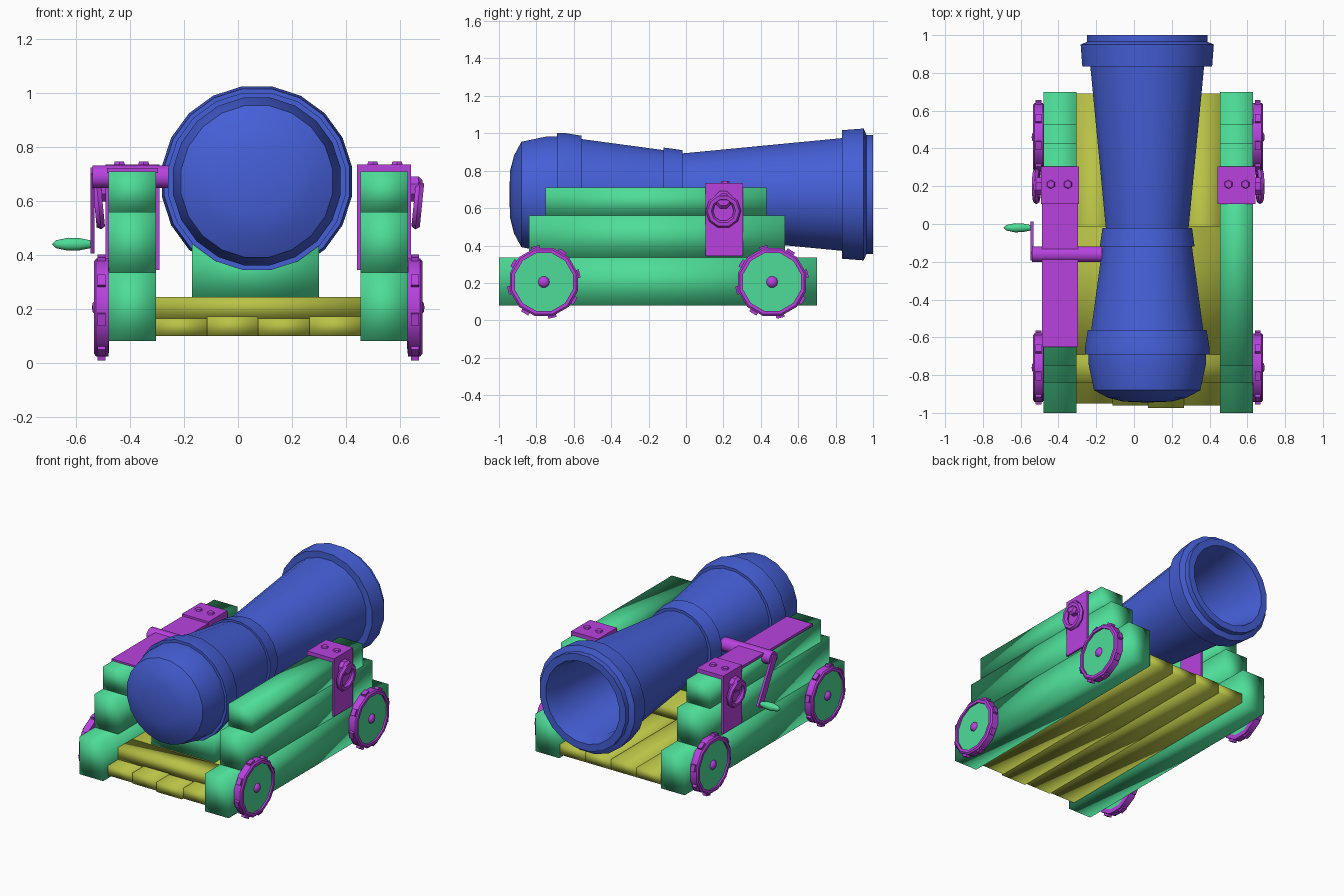
import bpy, bmesh, math
from mathutils import Vector, Matrix

old = bpy.data.objects.get("Cube")
if old:
    bpy.data.objects.remove(old, do_unlink=True)


def material(name, rgb):
    m = bpy.data.materials.new(name)
    m.use_nodes = True
    color = (*rgb, 1)
    m.diffuse_color = color
    m.node_tree.nodes["Principled BSDF"].inputs["Base Color"].default_value = color
    return m


BLUE = material("blue barrel", (0.06, 0.115, 0.68))
GREEN = material("green timber", (0.075, 0.72, 0.31))
PURPLE = material("purple metal", (0.48, 0.055, 0.74))
YELLOW = material("yellow planks", (0.48, 0.54, 0.06))
MID = 0.075  # centre plane of the carriage


def finish(name, bm, mat, smooth=None):
    """smooth: None = flat, 'all' = fully soft, number = angle limit in degrees."""
    bmesh.ops.recalc_face_normals(bm, faces=bm.faces)
    me = bpy.data.meshes.new(name)
    bm.to_mesh(me)
    bm.free()
    me.materials.append(mat)
    ob = bpy.data.objects.new(name, me)
    bpy.context.collection.objects.link(ob)
    if smooth == "all":
        me.shade_smooth()
    elif smooth:
        bpy.ops.object.select_all(action="DESELECT")
        ob.select_set(True)
        bpy.context.view_layer.objects.active = ob
        bpy.ops.object.shade_smooth_by_angle(angle=math.radians(smooth))
    return ob


def box(name, x, y, z, mat, smooth=None):
    """Box from the (low, high) range on each axis."""
    bm = bmesh.new()
    bmesh.ops.create_cube(bm, size=1)
    for v in bm.verts:
        v.co = [(lo + hi) / 2 + c * (hi - lo) for c, (lo, hi) in zip(v.co, (x, y, z))]
    return finish(name, bm, mat, smooth)


def lathe(name, profile, origin, axis, mat, segs=12, smooth=None, closed=False):
    """Turn (radius, distance) points around an axis through origin."""
    bm = bmesh.new()
    turn = Vector((0, 0, 1)).rotation_difference(Vector(axis)).to_matrix()
    rings = []
    for r, d in profile:
        ring = []
        for i in range(1 if r == 0 else segs):
            a = math.tau * (i + 0.5) / segs
            p = Vector((r * math.cos(a), r * math.sin(a), d))
            ring.append(bm.verts.new(Vector(origin) + turn @ p))
        rings.append(ring)
    pairs = list(zip(rings, rings[1:]))
    if closed:
        pairs.append((rings[-1], rings[0]))
    for a, b in pairs:
        for i in range(segs):
            j = (i + 1) % segs
            if len(a) == 1:
                bm.faces.new((a[0], b[j], b[i]))
            elif len(b) == 1:
                bm.faces.new((a[i], a[j], b[0]))
            else:
                bm.faces.new((a[i], a[j], b[j], b[i]))
    return finish(name, bm, mat, smooth)


# Barrel with rounded breech, raised bands, flared muzzle and hollow bore
lathe("barrel", [
    (0, -0.945), (0.13, -0.94), (0.21, -0.92), (0.285, -0.88), (0.315, -0.74),
    (0.315, -0.69), (0.333, -0.69), (0.333, -0.65), (0.318, -0.56), (0.3, -0.56),
    (0.24, -0.12), (0.254, -0.12), (0.24, -0.02), (0.222, -0.02),
    (0.305, 0.835), (0.348, 0.835), (0.357, 0.95), (0.322, 0.965), (0.322, 1.0),
    (0.275, 1.0), (0.25, 0.9), (0.19, 0.2), (0, 0.2),
], (0.07, 0, 0.673), (0, 1, 0), BLUE, segs=20, smooth=40)

# Floor planks running lengthwise, with uneven ends
start, width = -0.305, 0.19
for i, end in enumerate((-0.95, -0.96, -0.975, -0.96)):
    x = start + i * width
    box(f"floor_plank_{i + 1}", (x, x + width), (end, 0.69),
        (0.1, 0.165 + 0.006 * (i % 2)), YELLOW, "all")

# Cross boards and the block that carries the breech
box("rear_cross_board", (-0.305, 0.455), (-0.84, -0.69), (0.165, 0.245), YELLOW, "all")
box("middle_cross_board", (-0.305, 0.455), (-0.69, -0.01), (0.165, 0.243), YELLOW, "all")
box("breech_block", (-0.17, 0.3), (-0.68, -0.25), (0.24, 0.44), GREEN, "all")

for side, s in (("left", 1), ("right", -1)):

    def span(a, b):
        """Range of x between two distances outward from the centre plane."""
        return tuple(sorted((MID + s * a, MID + s * b)))

    # Stepped cheek made of three stacked beams
    for part, y, z in (("lower", (-1.0, 0.7), (0.08, 0.335)),
                       ("middle", (-0.84, 0.53), (0.335, 0.56)),
                       ("upper", (-0.75, 0.43), (0.56, 0.71))):
        box(f"{side}_{part}_beam", span(0.38, 0.555), y, z, GREEN, "all")

    # Metal strap folded over the cheek
    strap_y = (0.105, 0.305)
    box(f"{side}_strap_top", span(0.367, 0.567), strap_y, (0.71, 0.735), PURPLE)
    box(f"{side}_strap_outer", span(0.555, 0.567), strap_y, (0.345, 0.71), PURPLE)
    box(f"{side}_strap_inner", span(0.367, 0.38), strap_y, (0.345, 0.71), PURPLE)
    for n, d in enumerate((0.425, 0.515)):
        lathe(f"{side}_strap_bolt_{n + 1}", [(0, 0), (0.024, 0), (0.02, 0.012), (0, 0.012)],
              (MID + s * d, 0.21, 0.734), (0, 0, 1), PURPLE, segs=6)

    # Boss and hanging ring on the strap
    lathe(f"{side}_ring_boss", [(0, 0), (0.05, 0), (0.05, 0.03), (0.035, 0.045), (0, 0.045)],
          (MID + s * 0.565, 0.2, 0.645), (s, 0, 0), PURPLE, segs=8)
    tube = [(0.075 + 0.02 * math.cos(a), 0.018 * math.sin(a))
            for a in (math.tau * k / 6 for k in range(6))]
    lathe(f"{side}_ring", tube, (MID + s * 0.592, 0.2, 0.585), (s, 0, -0.1),
          PURPLE, segs=10, smooth=50, closed=True)

    # Wheels: green disc, metal rim, hub and rim studs
    for end, y in (("rear", -0.76), ("front", 0.46)):
        c = Vector((MID + s * 0.581, y, 0.205))
        name = f"{side}_{end}_wheel"
        lathe(name + "_disc", [(0, -0.025), (0.17, -0.025), (0.17, 0.016), (0, 0.016)],
              c, (s, 0, 0), GREEN)
        lathe(name + "_rim", [(0.16, -0.028), (0.188, -0.025), (0.188, 0.02), (0.178, 0.028),
                              (0.16, 0.028)], c, (s, 0, 0), PURPLE, smooth=35, closed=True)
        lathe(name + "_hub", [(0.032, 0.01), (0.03, 0.022), (0.018, 0.033), (0, 0.036)],
              c, (s, 0, 0), PURPLE, segs=10, smooth=50)
        bm = bmesh.new()
        for k in range(8):
            m = (Matrix.Translation(c) @ Matrix.Rotation(math.tau * (k + 0.3) / 8, 4, "X")
                 @ Matrix.Translation((0, 0, 0.187)) @ Matrix.Diagonal((0.03, 0.045, 0.02, 1)))
            bmesh.ops.create_cube(bm, size=1, matrix=m)
        finish(name + "_studs", bm, PURPLE)

# Metal cover on the right cheek
box("right_cover_plate", (-0.487, -0.297), (-0.65, 0.105), (0.705, 0.722), PURPLE)

# Elevation crank: shaft, slanted arm and turned handle
lathe("crank_shaft", [(0, -0.54), (0.045, -0.54), (0.045, -0.17), (0, -0.17)],
      (0, -0.16, 0.69), (1, 0, 0), PURPLE, segs=8, smooth=50)
top, low = Vector((-0.54, -0.16, 0.69)), Vector((-0.54, -0.02, 0.44))
run = low - top
bm = bmesh.new()
bmesh.ops.create_cube(bm, size=1, matrix=(
    Matrix.Translation((top + low) / 2)
    @ Matrix.Rotation(math.atan2(-run.y, run.z), 4, "X")
    @ Matrix.Diagonal((0.016, 0.05, run.length + 0.05, 1))))
finish("crank_arm", bm, PURPLE)
lathe("crank_handle", [(0, 0), (0.014, 0), (0.025, 0.05), (0.026, 0.09), (0.016, 0.135),
                       (0, 0.15)], low, (-1, 0, 0), GREEN, segs=8, smooth=60)
